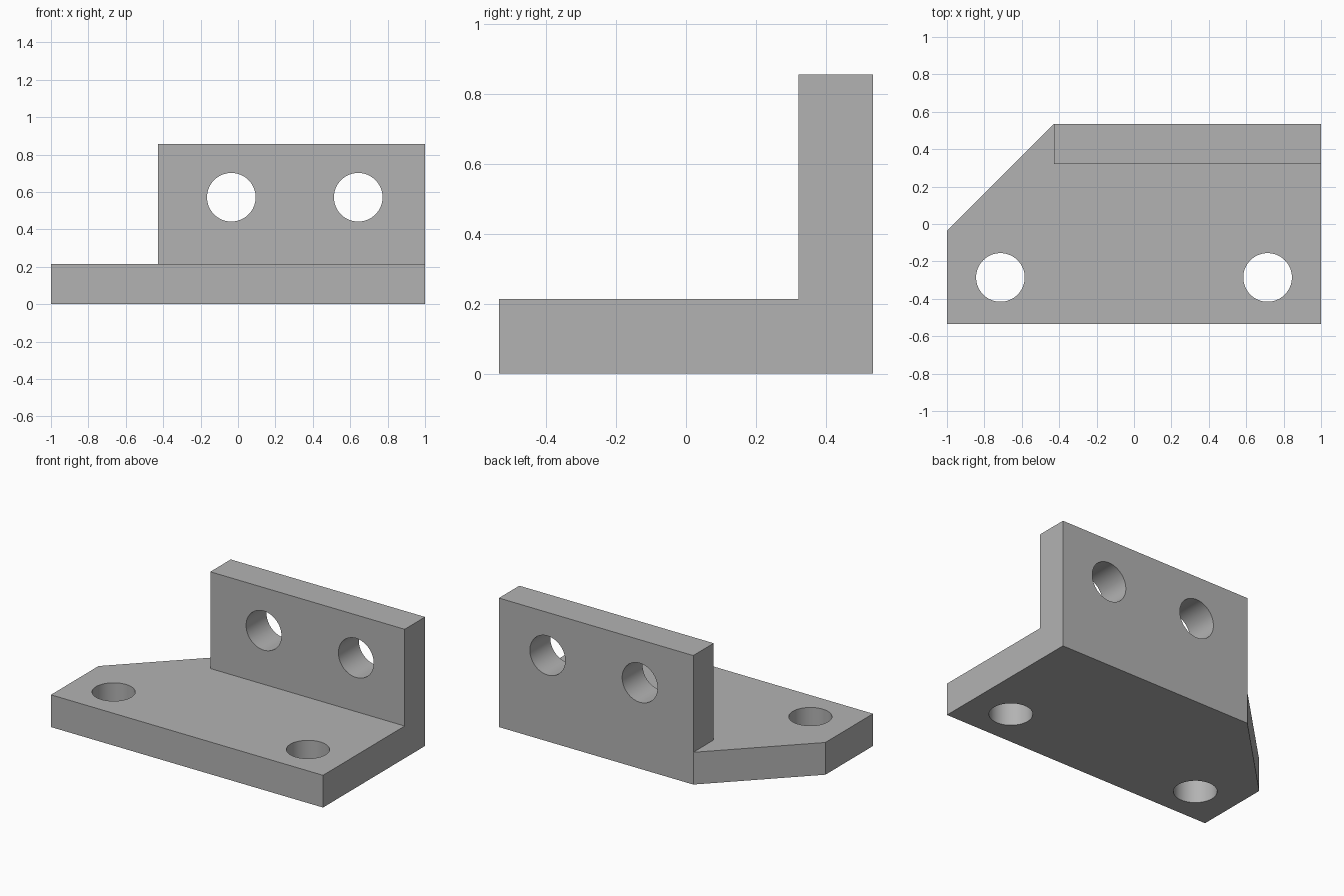
import bpy, bmesh, math
from mathutils import Vector

cube = bpy.data.objects.get("Cube")
if cube:
    bpy.data.objects.remove(cube, do_unlink=True)

U = 2 / 28                        # one design unit; the bracket is 28 long
HALF_X, HALF_Y = 14 * U, 7.5 * U
THICK, HEIGHT = 3 * U, 12 * U
CHAMFER = 8 * U
HOLE_R = 0.13
WALL_X, WALL_Y = -HALF_X + CHAMFER, HALF_Y - THICK

grey = bpy.data.materials.new("plain grey")
grey.use_nodes = True
colour = (0.45, 0.45, 0.45, 1)
grey.diffuse_color = colour
grey.node_tree.nodes["Principled BSDF"].inputs["Base Color"].default_value = colour


def extrude(bm, faces, height):
    new = bmesh.ops.extrude_face_region(bm, geom=faces)["geom"]
    verts = [g for g in new if isinstance(g, bmesh.types.BMVert)]
    bmesh.ops.translate(bm, verts=verts, vec=(0, 0, height))


# Base plate with one corner cut off
bm = bmesh.new()
outline = [(-HALF_X, -HALF_Y), (HALF_X, -HALF_Y), (HALF_X, HALF_Y),
           (WALL_X, HALF_Y), (-HALF_X, HALF_Y - CHAMFER)]
base = bm.faces.new([bm.verts.new((x, y, 0)) for x, y in outline])
extrude(bm, [base], THICK)

# Upright wall, raised from the back strip of the plate
for point, normal in (((WALL_X, 0, 0), (1, 0, 0)), ((0, WALL_Y, 0), (0, 1, 0))):
    bmesh.ops.bisect_plane(bm, geom=bm.verts[:] + bm.edges[:] + bm.faces[:],
                           plane_co=point, plane_no=normal, dist=1e-5)
strip = []
for f in bm.faces:
    c = f.calc_center_median()
    if all(v.co.z > THICK - 1e-4 for v in f.verts) and c.x > WALL_X and c.y > WALL_Y:
        strip.append(f)
extrude(bm, strip, HEIGHT - THICK)
bmesh.ops.dissolve_limit(bm, angle_limit=math.radians(1), verts=bm.verts[:], edges=bm.edges[:])
bmesh.ops.recalc_face_normals(bm, faces=bm.faces[:])

mesh = bpy.data.meshes.new("mounting_bracket")
bm.to_mesh(mesh)
bm.free()
mesh.materials.append(grey)
bracket = bpy.data.objects.new("mounting_bracket", mesh)
bpy.context.collection.objects.link(bracket)


# Bolt holes: two down through the plate, two back through the wall
def drill(centre, tilt):
    bpy.ops.mesh.primitive_cylinder_add(vertices=64, radius=HOLE_R, depth=2 * THICK,
                                        location=centre, rotation=(tilt, 0, 0))
    cutter = bpy.context.object
    cutter.name = "hole_cutter"
    cutter.hide_render = True
    cutter.data.materials.append(grey)
    cut = bracket.modifiers.new("hole", 'BOOLEAN')
    cut.operation, cut.solver, cut.object = 'DIFFERENCE', 'EXACT', cutter
    bpy.context.view_layer.objects.active = bracket
    bpy.ops.object.modifier_apply(modifier=cut.name)
    bpy.data.objects.remove(cutter, do_unlink=True)


for x in (-10 * U, 10 * U):
    drill(Vector((x, -4 * U, THICK / 2)), 0)
for x in (-0.5 * U, 9 * U):
    drill(Vector((x, HALF_Y - THICK / 2, 8 * U)), math.pi / 2)

# Smooth hole walls, sharp edges elsewhere
bpy.ops.object.select_all(action='DESELECT')
bracket.select_set(True)
bpy.context.view_layer.objects.active = bracket
bpy.ops.object.shade_smooth_by_angle(angle=math.radians(30))
